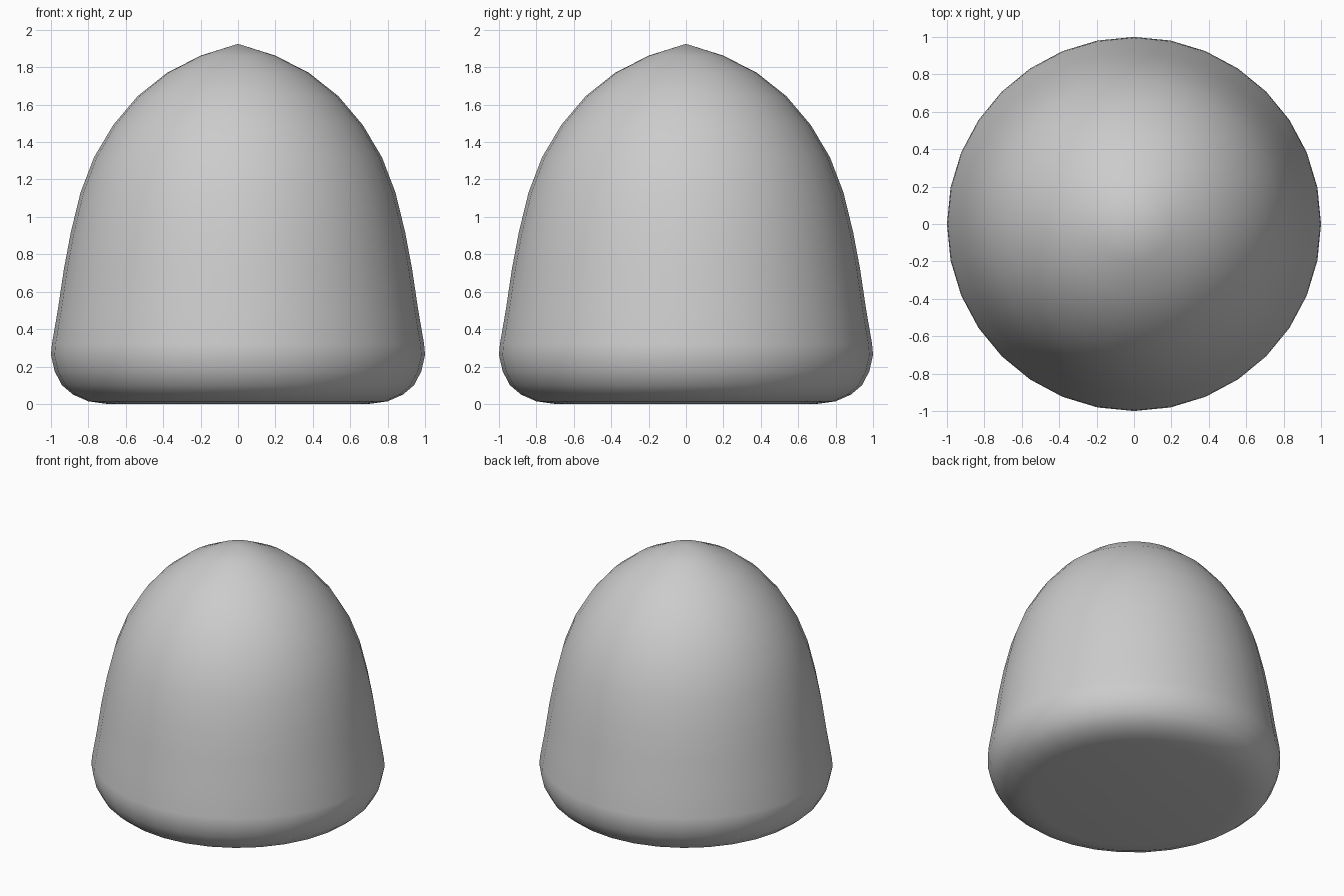
import bpy, bmesh, math

if "Cube" in bpy.data.objects:
    bpy.data.objects.remove(bpy.data.objects["Cube"])

SEGMENTS = 32

# Profile (radius, height) from the bottom rim up to just below the tip
PROFILE = [
    (0.70, 0.0), (0.80, 0.014), (0.882, 0.05), (0.941, 0.10), (0.98, 0.174),
    (1.0, 0.262), (0.995, 0.32), (0.963, 0.505), (0.931, 0.72), (0.894, 0.917),
    (0.842, 1.13), (0.77, 1.318), (0.668, 1.49), (0.537, 1.645),
    (0.38, 1.77), (0.198, 1.863),
]
TIP_HEIGHT = 1.925

# Turned dome body: stacked rings, flat base, pointed top
bm = bmesh.new()
rings = []
for r, z in PROFILE:
    rings.append([bm.verts.new((r * math.cos(2 * math.pi * i / SEGMENTS),
                                r * math.sin(2 * math.pi * i / SEGMENTS), z))
                  for i in range(SEGMENTS)])
tip = bm.verts.new((0, 0, TIP_HEIGHT))

for low, high in zip(rings, rings[1:]):
    for i in range(SEGMENTS):
        j = (i + 1) % SEGMENTS
        bm.faces.new((low[i], low[j], high[j], high[i]))
for i in range(SEGMENTS):
    bm.faces.new((rings[-1][i], rings[-1][(i + 1) % SEGMENTS], tip))
bm.faces.new(rings[0][::-1])

mesh = bpy.data.meshes.new("dome_body")
bm.to_mesh(mesh)
bm.free()
dome = bpy.data.objects.new("dome_body", mesh)
bpy.context.collection.objects.link(dome)

# Smooth shading all over
for polygon in mesh.polygons:
    polygon.use_smooth = True
